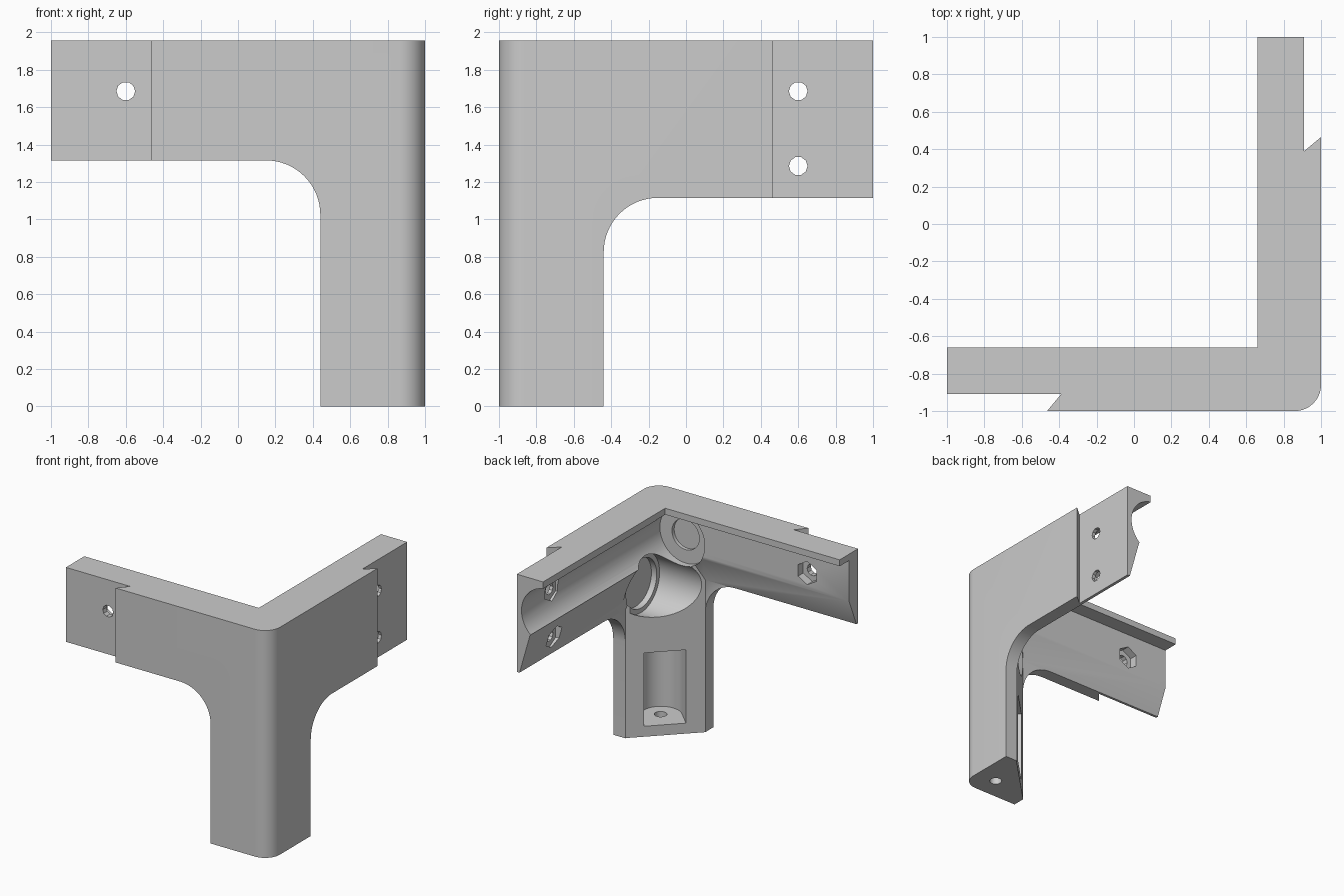
import bpy, bmesh, math
from mathutils import Vector

if "Cube" in bpy.data.objects:
    bpy.data.objects.remove(bpy.data.objects["Cube"], do_unlink=True)

TOP = 1.955
MITRE = 1.33          # the diagonal inner face is x - y = MITRE

grey = bpy.data.materials.new("plain grey")
grey.use_nodes = True
grey.diffuse_color = (0.6, 0.6, 0.6, 1)
grey.node_tree.nodes["Principled BSDF"].inputs["Base Color"].default_value = (0.6, 0.6, 0.6, 1)


def place(axis, u, v, w):
    """Point from profile coordinates u, v and distance w along the axis."""
    return {"x": (w, u, v), "y": (u, w, v), "z": (u, v, w)}[axis]


def prism(name, axis, profile, start, end):
    """Extrude a profile along an axis; start and end may depend on u."""
    bm = bmesh.new()
    rings = []
    for limit in (start, end):
        rings.append([bm.verts.new(place(axis, u, v, limit(u) if callable(limit) else limit))
                      for u, v in profile])
    n = len(profile)
    bm.faces.new(rings[0])
    bm.faces.new(rings[1])
    for i in range(n):
        j = (i + 1) % n
        bm.faces.new((rings[0][i], rings[0][j], rings[1][j], rings[1][i]))
    bmesh.ops.recalc_face_normals(bm, faces=bm.faces)
    mesh = bpy.data.meshes.new(name)
    bm.to_mesh(mesh)
    bm.free()
    mesh.materials.append(grey)
    ob = bpy.data.objects.new(name, mesh)
    bpy.context.collection.objects.link(ob)
    return ob


def arc(cu, cv, r, a, b, steps):
    angles = [math.radians(a + (b - a) * i / steps) for i in range(steps + 1)]
    return [(cu + r * math.cos(t), cv + r * math.sin(t)) for t in angles]


def circle(cu, cv, r, sides, turn=0):
    return arc(cu, cv, r, turn, turn + 360, sides)[:-1]


# Body: L-shaped plan with a rounded corner and undercut steps on both arms
plan = [(-1, -0.66), (-1, -0.91), (-0.39, -0.91), (-0.465, -1)]
plan += arc(0.86, -0.86, 0.14, -90, 0, 10)
plan += [(1, 0.465), (0.91, 0.39), (0.91, 1), (0.66, 1), (0.66, -0.66)]
body = prism("corner_bracket", "z", plan, 0, TOP)
cutters = []


def cut(*args):
    cutters.append(prism(*args))


# Open space below each arm, with the fillet into the leg
cut("front_arm_underside", "y",
    [(-2, -1), (0.44, -1)] + arc(0.15, 1.025, 0.29, 0, 90, 16) + [(-2, 1.315)], -2, 2)
cut("side_arm_underside", "x",
    [(2, -1), (-0.44, -1)] + arc(-0.15, 0.825, 0.29, 180, 90, 16) + [(2, 1.115)], -2, 2)

# Hollow inside of the arms below the top lip, mitred along the leg's diagonal face
cut("front_arm_hollow", "x",
    [(-0.89, -1), (-0.89, 1.31), (-0.79, 1.545), (-0.79, 1.9), (-0.545, 1.9), (-0.545, -1)],
    -2, lambda y: y + MITRE)
cut("side_arm_hollow", "y",
    [(0.885, -1), (0.885, 1.11), (0.785, 1.46), (0.66, 1.6), (0.66, 1.9), (0.54, 1.9), (0.54, -1)],
    lambda x: x - MITRE, 2)

# Round seats that run into the corner, each with a small recess in its end
cut("upper_seat", "y", circle(0.62, 1.655, 0.245, 48), -0.88, 2)
cut("upper_seat_recess", "y", circle(0.62, 1.655, 0.13, 32), -0.91, -0.8)
cut("lower_seat", "x", circle(-0.62, 1.27, 0.25, 48), 0.44, 0.86)
cut("lower_seat_recess", "x", circle(-0.62, 1.27, 0.21, 48), 0.8, 0.91)

# Leg pocket: rounded back, open towards the diagonal face
back = arc(0.79, -0.79, 0.165, -135, 45, 20)
cut("leg_pocket", "z", back + [(u - 0.3, v + 0.3) for u, v in (back[-1], back[0])], 0.09, 0.72)
cut("leg_screw_hole", "z", circle(0.805, -0.805, 0.05, 16), -1, 0.2)

# Screw holes with hexagonal nut pockets
cut("front_arm_hole", "y", circle(-0.6, 1.685, 0.05, 10), -2, 0)
cut("front_arm_nut", "y", circle(-0.6, 1.685, 0.1, 6, 30), -0.86, -0.6)
for z in (1.285, 1.685):
    cut("side_arm_hole", "x", circle(0.6, z, 0.05, 10), 0, 2)
    cut("side_arm_nut", "x", circle(0.6, z, 0.1, 6, 30), 0.6, 0.88)

# Apply the cuts and remove the helpers
for c in cutters:
    c.hide_render = True
    mod = body.modifiers.new(c.name, "BOOLEAN")
    mod.operation = "DIFFERENCE"
    mod.solver = "EXACT"
    mod.object = c
bpy.ops.object.select_all(action="DESELECT")
body.select_set(True)
bpy.context.view_layer.objects.active = body
for mod in list(body.modifiers):
    bpy.ops.object.modifier_apply(modifier=mod.name)
for c in cutters:
    bpy.data.objects.remove(c, do_unlink=True)
bpy.ops.object.shade_smooth_by_angle(angle=math.radians(25))
